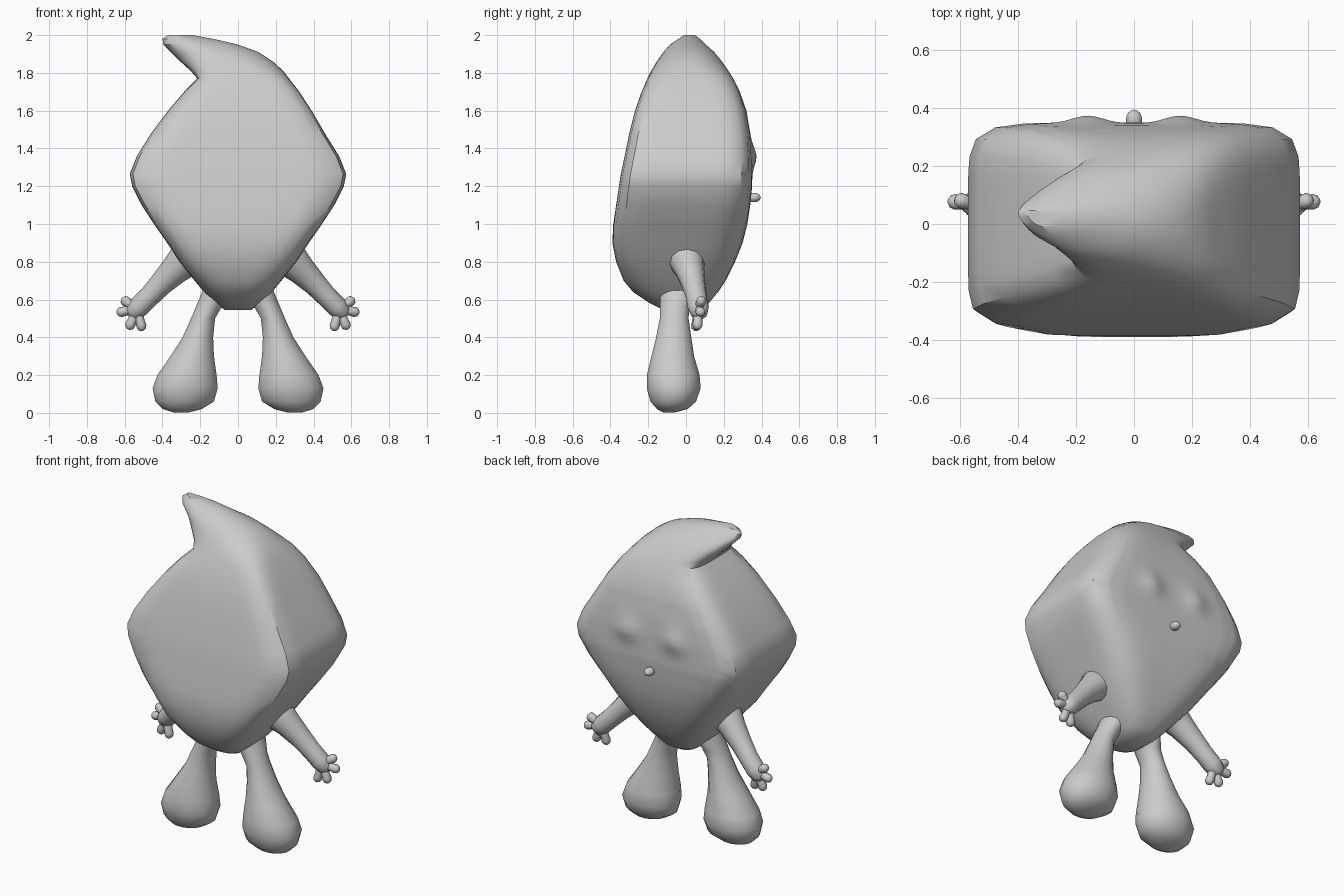
import bpy, bmesh, math
from mathutils import Vector


def skin_rings(name, rings, mirror=False, angle=35, shape=None):
    """Bridge a stack of equal-length rings into a closed object."""
    bm = bmesh.new()
    loops = [[bm.verts.new(p) for p in ring] for ring in rings]
    n = len(loops[0])
    for a, b in zip(loops, loops[1:]):
        for i in range(n):
            j = (i + 1) % n
            bm.faces.new((a[i], a[j], b[j], b[i]))
    bm.faces.new(loops[0][::-1])
    bm.faces.new(loops[-1])
    if shape:
        shape(bm)
    bmesh.ops.recalc_face_normals(bm, faces=bm.faces)
    mesh = bpy.data.meshes.new(name)
    bm.to_mesh(mesh)
    bm.free()
    ob = bpy.data.objects.new(name, mesh)
    bpy.context.collection.objects.link(ob)
    bpy.ops.object.select_all(action='DESELECT')
    ob.select_set(True)
    bpy.context.view_layer.objects.active = ob
    bpy.ops.object.shade_smooth_by_angle(angle=math.radians(angle))
    if mirror:
        ob.modifiers.new("mirror", 'MIRROR').use_mirror_merge = False
    return ob


def section(z, x0, x1, y0, y1, e, front=0, skew=0, n=48):
    """Horizontal superellipse; front = extra squareness at -y, skew bends the left end back."""
    pts = []
    for i in range(n):
        t = math.tau * (i + 0.5) / n
        c, s = math.cos(t), math.sin(t)
        k = e + (front if s < 0 else 0)
        r = (abs(c) ** k + abs(s) ** k) ** (-1 / k)
        u, v = c * r, s * r
        pts.append(((x0 + x1) / 2 + u * (x1 - x0) / 2,
                    (y0 + y1) / 2 + v * (y1 - y0) / 2 + skew * max(0, -u) ** 2, z))
    return pts


def tube(name, path, n=12):
    """Round tube through (x, y, z, radius) points, mirrored in x."""
    pts = [Vector(p[:3]) for p in path]
    rings = []
    for i, p in enumerate(pts):
        d = (pts[min(i + 1, len(pts) - 1)] - pts[max(i - 1, 0)]).normalized()
        a = d.cross(Vector((0, 1, 0))).normalized()
        b = d.cross(a)
        rings.append([p + path[i][3] * (a * math.cos(k * math.tau / n) + b * math.sin(k * math.tau / n))
                      for k in range(n)])
    return skin_rings(name, rings, True, 50)


def eye_bulges(bm):
    """Refine the back and push out two soft eye bulges."""
    edges = [e for e in bm.edges
             if all(v.co.y > 0.3 and 1.05 < v.co.z < 1.65 for v in e.verts)]
    bmesh.ops.subdivide_edges(bm, edges=edges, cuts=2, use_grid_fill=True)
    for v in bm.verts:
        if v.co.y > 0.25:
            d = ((abs(v.co.x) - 0.16) / 0.075) ** 2 + ((v.co.z - 1.36) / 0.065) ** 2
            v.co.y += 0.026 * math.exp(-d)


# Body: z, left, right, front, back, squareness, extra front squareness, tip skew
body = [
    (0.545, -0.07, 0.07, -0.12, 0.06, 2.5),
    (0.58, -0.12, 0.12, -0.19, 0.12, 2.6),
    (0.64, -0.18, 0.18, -0.28, 0.17, 3),
    (0.70, -0.23, 0.23, -0.33, 0.21, 3.5),
    (0.80, -0.31, 0.31, -0.37, 0.26, 4, 1),
    (0.90, -0.375, 0.375, -0.39, 0.30, 4.5, 1),
    (1.00, -0.445, 0.445, -0.385, 0.325, 5, 2),
    (1.10, -0.51, 0.51, -0.37, 0.34, 6, 2),
    (1.20, -0.56, 0.56, -0.355, 0.35, 7, 2),
    (1.265, -0.573, 0.573, -0.345, 0.35, 7, 2),
    (1.36, -0.535, 0.535, -0.325, 0.348, 7, 2),
    (1.48, -0.46, 0.46, -0.30, 0.34, 6.5, 2),
    (1.60, -0.37, 0.39, -0.27, 0.32, 6, 2),
    (1.70, -0.285, 0.325, -0.235, 0.285, 5, 1.5),
    (1.77, -0.215, 0.27, -0.205, 0.25, 4, 1),
    (1.81, -0.25, 0.24, -0.185, 0.225, 3, 0.5, 0.02),
    (1.86, -0.305, 0.185, -0.155, 0.19, 2.5, 0.3, 0.035),
    (1.91, -0.355, 0.11, -0.12, 0.15, 2.2, 0, 0.035),
    (1.95, -0.395, 0.0, -0.085, 0.105, 2, 0, 0.03),
    (1.98, -0.40, -0.13, -0.04, 0.075, 2, 0, 0.02),
    (2.00, -0.37, -0.24, -0.01, 0.045, 2, 0, 0.02),
]
skin_rings("droplet_body", [section(*r) for r in body], shape=eye_bulges)

# Nose on the back side
bpy.ops.mesh.primitive_uv_sphere_add(segments=16, ring_count=10, location=(0, 0.36, 1.14))
nose = bpy.context.object
nose.name = "nose"
nose.scale = (0.028, 0.035, 0.025)
bpy.ops.object.shade_smooth()

# Legs with bulbous feet
leg = [
    (0.002, 0.26, 0.34, -0.12, -0.06, 2),
    (0.02, 0.19, 0.40, -0.155, 0.01, 2),
    (0.06, 0.125, 0.44, -0.19, 0.055, 2.1),
    (0.13, 0.105, 0.455, -0.21, 0.08, 2.1),
    (0.20, 0.11, 0.43, -0.21, 0.075, 2),
    (0.30, 0.125, 0.36, -0.185, 0.045, 2),
    (0.40, 0.13, 0.295, -0.16, 0.03, 2),
    (0.50, 0.12, 0.25, -0.14, 0.015, 2),
    (0.56, 0.085, 0.225, -0.14, 0.02, 2),
    (0.62, 0.05, 0.20, -0.14, 0.05, 2),
    (0.70, 0.03, 0.17, -0.14, 0.05, 2),
]
skin_rings("leg", [section(*r, n=16) for r in leg], True, 50)

# Arms ending in a rounded palm
tube("arm", [
    (0.20, -0.01, 0.86, 0.12), (0.27, 0.0, 0.82, 0.10), (0.335, 0.02, 0.755, 0.078),
    (0.41, 0.04, 0.68, 0.063), (0.47, 0.055, 0.615, 0.056), (0.525, 0.065, 0.56, 0.056),
    (0.56, 0.07, 0.525, 0.044), (0.575, 0.07, 0.51, 0.015),
])

# Fingers
palm = Vector((0.535, 0.065, 0.55))
for i, tip in enumerate([(0.615, 0.085, 0.605), (0.642, 0.08, 0.53),
                         (0.58, 0.06, 0.442), (0.505, 0.05, 0.435)]):
    path = [(*palm.lerp(Vector(tip), t), r) for t, r in
            ((0, 0.03), (0.55, 0.024), (0.78, 0.027), (0.93, 0.021), (1, 0.008))]
    tube("finger_%d" % (i + 1), path, 8)
